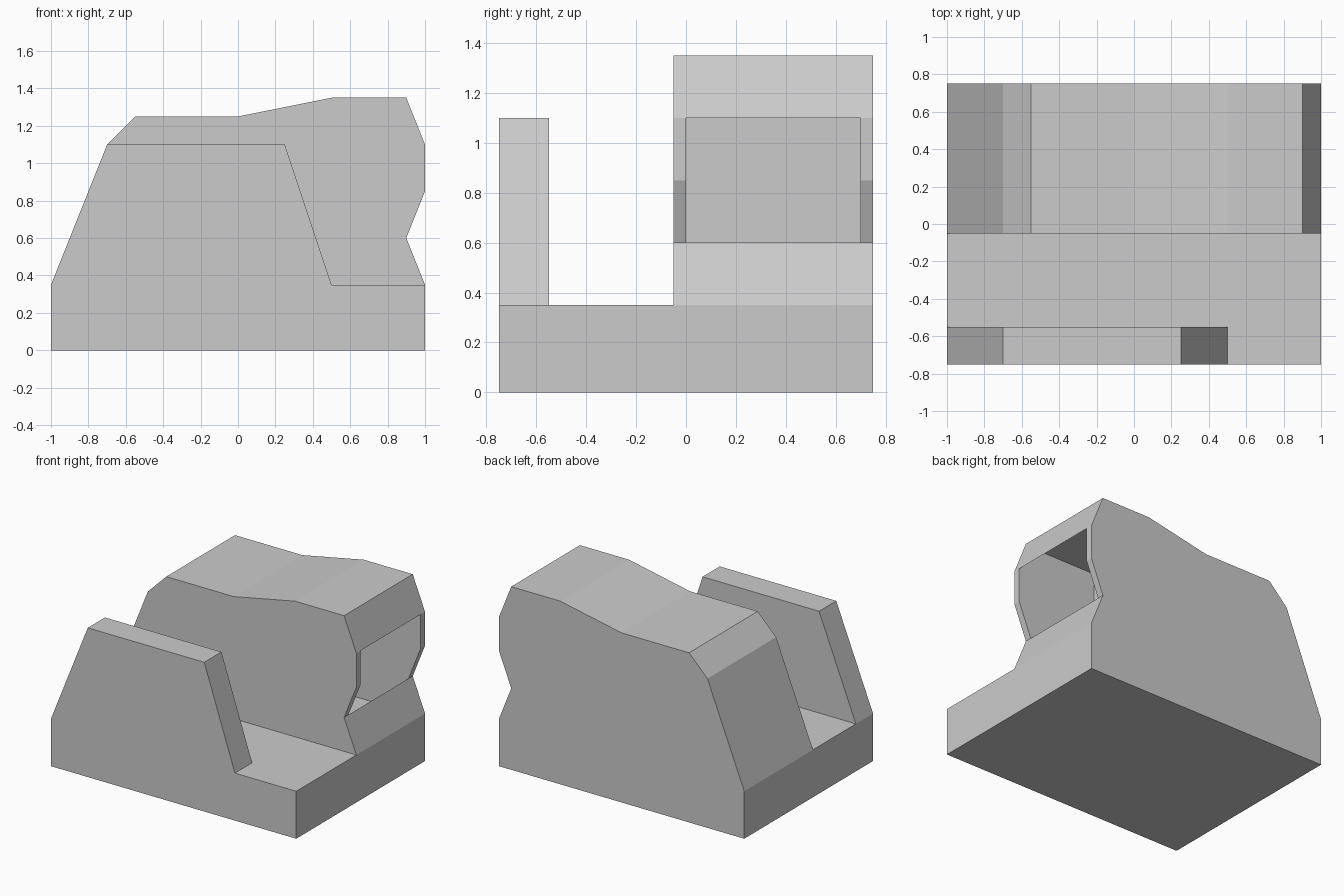
import bpy, bmesh

if "Cube" in bpy.data.objects:
    bpy.data.objects.remove(bpy.data.objects["Cube"])


def extrude_profile(name, profile, y0, y1):
    """Prism from an (x, z) outline, running from y0 to y1."""
    bm = bmesh.new()
    face = bm.faces.new([bm.verts.new((x, y0, z)) for x, z in profile])
    grown = bmesh.ops.extrude_face_region(bm, geom=[face])["geom"]
    verts = [g for g in grown if isinstance(g, bmesh.types.BMVert)]
    bmesh.ops.translate(bm, verts=verts, vec=(0, y1 - y0, 0))
    bmesh.ops.recalc_face_normals(bm, faces=bm.faces)
    mesh = bpy.data.meshes.new(name)
    bm.to_mesh(mesh)
    bm.free()
    obj = bpy.data.objects.new(name, mesh)
    bpy.context.collection.objects.link(obj)
    return obj


def combine(target, other, operation):
    """Apply a boolean and discard the operand."""
    mod = target.modifiers.new(operation.lower(), 'BOOLEAN')
    mod.operation = operation
    mod.solver = 'EXACT'
    mod.object = other
    bpy.context.view_layer.objects.active = target
    bpy.ops.object.modifier_apply(modifier=mod.name)
    bpy.data.objects.remove(other)


# Flat base slab
body = extrude_profile("body", [(-1, 0), (1, 0), (1, 0.35), (-1, 0.35)], -0.75, 0.75)

# Thin front wall with slanted ends
front_wall = extrude_profile("front_wall", [
    (-1, 0), (1, 0), (1, 0.35), (0.5, 0.35), (0.25, 1.1), (-0.7, 1.1), (-1, 0.35)],
    -0.75, -0.55)

# Large rear block with a notched right end
rear_block = extrude_profile("rear_block", [
    (-1, 0), (1, 0), (1, 0.35), (0.9, 0.6), (1, 0.85), (1, 1.1), (0.9, 1.35),
    (0.5, 1.35), (0, 1.25), (-0.55, 1.25), (-0.7, 1.1), (-1, 0.35)],
    -0.05, 0.75)

combine(body, front_wall, 'UNION')
combine(body, rear_block, 'UNION')

# Hollow chamber behind the opening in the right end
chamber = extrude_profile("chamber_cutter", [
    (0.35, 0.35), (0.9, 0.35), (0.9, 0.6), (1.1, 0.6), (1.1, 1.1), (1, 1.1),
    (0.9, 1.3), (0.35, 1.3)], 0, 0.7)
combine(body, chamber, 'DIFFERENCE')
